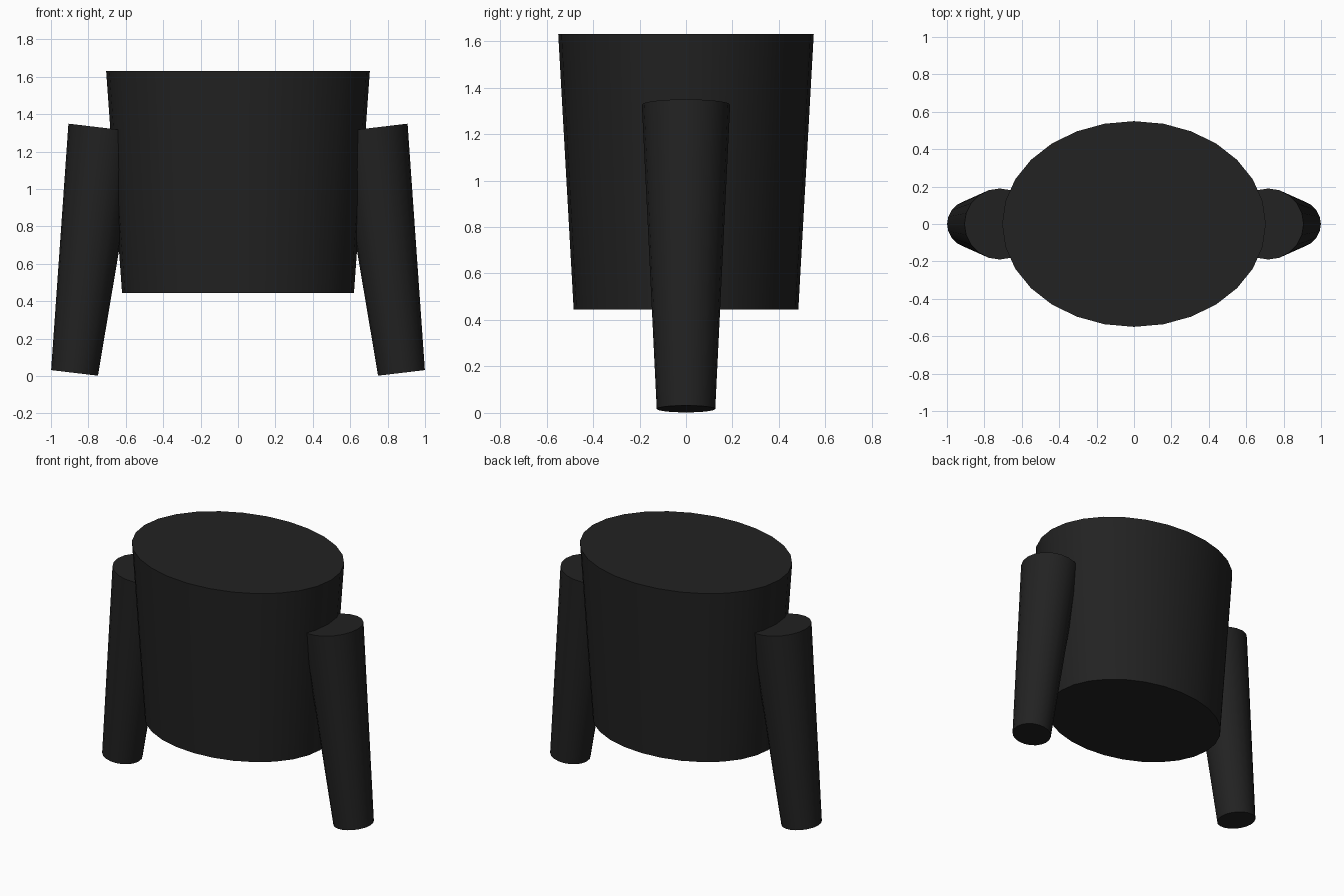
import bpy
from mathutils import Vector

cube = bpy.data.objects.get("Cube")
if cube:
    bpy.data.objects.remove(cube, do_unlink=True)

# Single near-black fabric colour
black = bpy.data.materials.new("soft_black")
black.use_nodes = True
colour = (0.016, 0.016, 0.016, 1)
black.diffuse_color = colour
black.node_tree.nodes["Principled BSDF"].inputs["Base Color"].default_value = colour


def tapered_tube(name, bottom, top, r_bottom, r_top, sides, depth_scale=1.0):
    """Capped cone running from the bottom centre to the top centre."""
    bottom, top = Vector(bottom), Vector(top)
    axis = top - bottom
    bpy.ops.mesh.primitive_cone_add(
        vertices=sides, radius1=r_bottom, radius2=r_top, depth=axis.length,
        location=(bottom + top) / 2)
    obj = bpy.context.object
    obj.name = obj.data.name = name
    obj.rotation_euler = Vector((0, 0, 1)).rotation_difference(axis).to_euler()
    obj.scale.y = depth_scale
    bpy.ops.object.transform_apply(location=False, rotation=False, scale=True)
    bpy.ops.object.shade_smooth_by_angle()
    obj.data.materials.append(black)
    return obj


# Oval torso, wider at the shoulders
tapered_tube("torso", (0, 0, 0.445), (0, 0, 1.63), 0.62, 0.705, 28, 0.78)

# Sleeves, splayed outwards and narrowing to the cuffs
for side, name in ((1, "left_sleeve"), (-1, "right_sleeve")):
    tapered_tube(name, (side * 0.874, 0, 0.017), (side * 0.718, 0, 1.327),
                 0.126, 0.19, 20)
